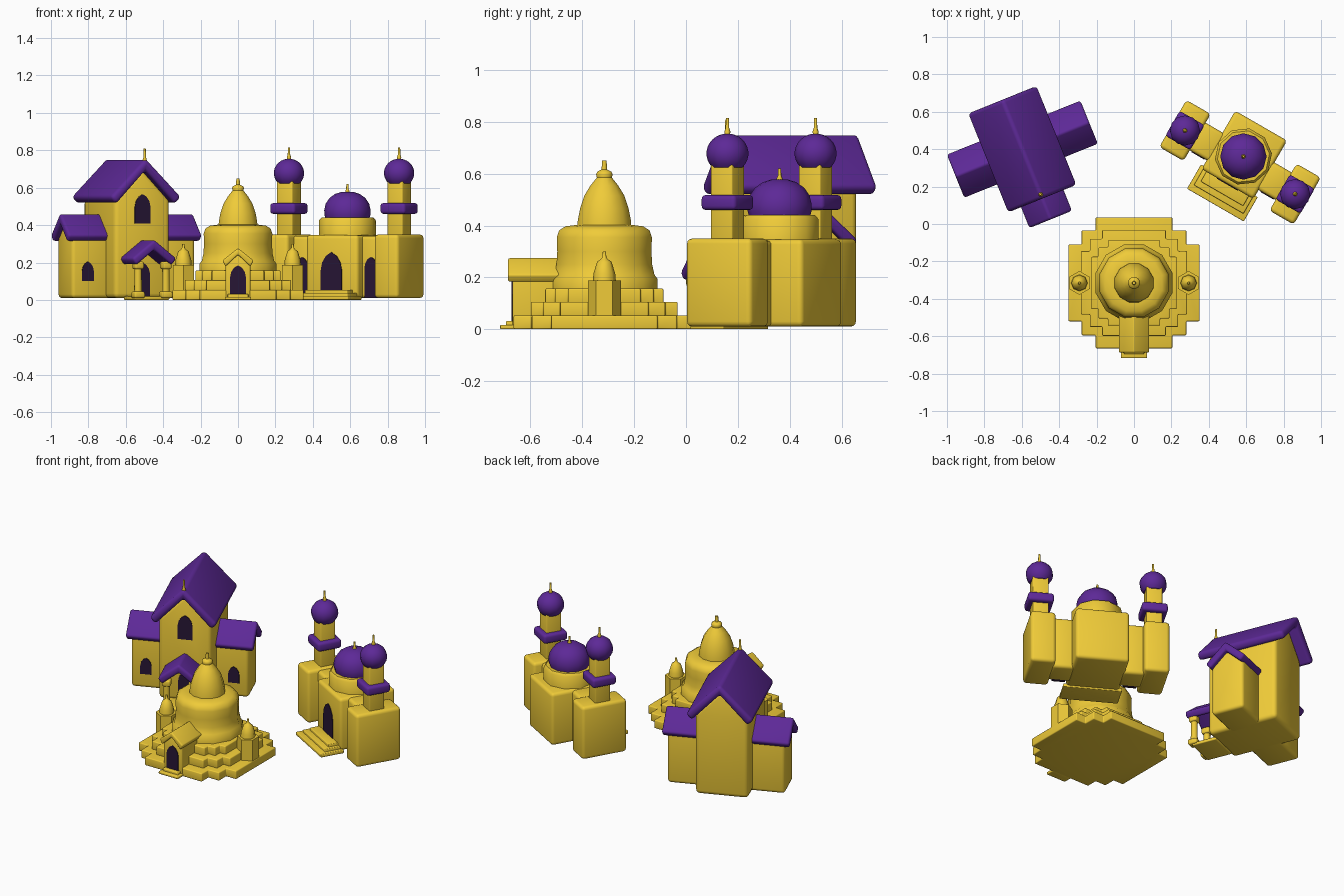
import bpy, bmesh, math
from math import sin, cos, pi, radians

if "Cube" in bpy.data.objects:
    bpy.data.objects.remove(bpy.data.objects["Cube"])

def material(name, rgb):
    m = bpy.data.materials.new(name)
    m.diffuse_color = (*rgb, 1)
    m.use_nodes = True
    m.node_tree.nodes["Principled BSDF"].inputs["Base Color"].default_value = m.diffuse_color
    return m

GOLD = material("gold", (0.87, 0.60, 0.04))
PURPLE = material("purple", (0.11, 0.022, 0.31))
DARK = material("dark", (0.02, 0.008, 0.035))

# site placement: x, y, rotation about z
CHURCH = (-0.597, 0.40, radians(22))
SHRINE = (0.0, -0.315, 0.0)
MOSQUE = (0.585, 0.361, radians(-30))
site = CHURCH

def finish(name, bm, mat, bevel=0, angle=40):
    bmesh.ops.remove_doubles(bm, verts=bm.verts, dist=1e-5)
    bmesh.ops.recalc_face_normals(bm, faces=bm.faces)
    if bevel:
        edges = [e for e in bm.edges if e.calc_face_angle(0) > radians(25)]
        bmesh.ops.bevel(bm, geom=edges, offset=bevel, segments=3, profile=0.5,
                        affect='EDGES', clamp_overlap=True)
    me = bpy.data.meshes.new(name)
    bm.to_mesh(me)
    bm.free()
    me.materials.append(mat)
    ob = bpy.data.objects.new(name, me)
    bpy.context.collection.objects.link(ob)
    ob.location = (site[0], site[1], 0)
    ob.rotation_euler.z = site[2]
    bpy.ops.object.select_all(action='DESELECT')
    ob.select_set(True)
    bpy.context.view_layer.objects.active = ob
    bpy.ops.object.shade_smooth_by_angle(angle=radians(angle))
    return ob

def prism(name, pts, a, b, axis, mat, bevel=0):
    """Extrude a 2D outline from a to b along an axis."""
    place = {'x': lambda u, v, t: (t, u, v),
             'y': lambda u, v, t: (u, t, v),
             'z': lambda u, v, t: (u, v, t)}[axis]
    bm = bmesh.new()
    lo = [bm.verts.new(place(u, v, a)) for u, v in pts]
    hi = [bm.verts.new(place(u, v, b)) for u, v in pts]
    bm.faces.new(lo)
    bm.faces.new(hi)
    n = len(pts)
    for i in range(n):
        j = (i + 1) % n
        bm.faces.new((lo[i], lo[j], hi[j], hi[i]))
    return finish(name, bm, mat, bevel)

def box(name, x0, x1, y0, y1, z0, z1, mat=GOLD, bevel=0.02):
    return prism(name, [(x0, y0), (x1, y0), (x1, y1), (x0, y1)], z0, z1, 'z', mat, bevel)

def lathe(name, prof, x=0, y=0, mat=GOLD, n=12, phase=0.0):
    """Revolve (radius, z) points; both ends are closed on the axis."""
    prof = [(0, prof[0][1])] + prof + [(0, prof[-1][1])]
    bm = bmesh.new()
    rings = []
    for r, z in prof:
        if r == 0:
            rings.append([bm.verts.new((x, y, z))] * n)
        else:
            rings.append([bm.verts.new((x + r * cos(phase + 2 * pi * i / n),
                                        y + r * sin(phase + 2 * pi * i / n), z)) for i in range(n)])
    for A, B in zip(rings, rings[1:]):
        for i in range(n):
            j = (i + 1) % n
            vs = list(dict.fromkeys((A[i], A[j], B[j], B[i])))
            if len(vs) > 2:
                bm.faces.new(vs)
    return finish(name, bm, mat, 0, 50)

def opening(name, x, y, w, z0, z1):
    """Dark pointed-arch panel on a wall facing -y."""
    h, r = w / 2, w * 0.75
    side = [(h, 0), (h, z1 - z0 - r), (h * 0.85, z1 - z0 - r * 0.55), (h * 0.5, z1 - z0 - r * 0.2)]
    pts = side + [(0, z1 - z0)] + [(-u, v) for u, v in reversed(side)]
    return prism(name, [(x + u, z0 + v) for u, v in pts], y - 0.004, y + 0.02, 'y', DARK)

def chevron(name, hw, eave, apex, drop, inset, a, b, axis, mat, bevel=0.015, peak=0.065):
    """Bent roof slab."""
    pts = [(0, apex), (hw, eave), (hw - inset, eave - drop), (0, apex - peak),
           (-hw + inset, eave - drop), (-hw, eave)]
    return prism(name, pts, a, b, axis, mat, bevel)

def gable(name, hw, eave, apex, a, b, axis, bevel=0.02):
    return prism(name, [(-hw, 0.01), (hw, 0.01), (hw, eave), (0, apex), (-hw, eave)],
                 a, b, axis, GOLD, bevel)

def spike(name, x, y, z0, z1):
    h = z1 - z0
    lathe(name, [(0.009, z0), (0.012, z0 + h * .3), (0.007, z0 + h * .5), (0.006, z1)], x, y, GOLD, 8)

# ---- church ----
gable("church_nave", 0.16, 0.535, 0.70, -0.23, 0.22, 'y', 0.025)
chevron("church_nave_roof", 0.205, 0.55, 0.757, 0.037, 0.036, -0.285, 0.285, 'y', PURPLE, 0.02)
spike("church_finial", 0, -0.262, 0.72, 0.81)
opening("church_upper_window", 0, -0.23, 0.09, 0.41, 0.565)
opening("church_door", 0, -0.23, 0.085, 0.02, 0.20)
for s, side in ((-1, "left"), (1, "right")):
    gable(f"church_{side}_wing", 0.105, 0.335, 0.42, s * 0.10, s * 0.355, 'x')
    chevron(f"church_{side}_wing_roof", 0.13, 0.345, 0.464, 0.035, 0.03,
            s * 0.10, s * 0.385, 'x', PURPLE, 0.014, 0.058)
    opening(f"church_{side}_wing_window", s * 0.265, -0.105, 0.068, 0.10, 0.205)
    # porch posts
    px = s * 0.08
    box(f"porch_{side}_post_base", px - .03, px + .03, -0.395, -0.335, 0.01, 0.045, GOLD, 0.01)
    lathe(f"porch_{side}_post", [(0.021, 0.04), (0.019, 0.18)], px, -0.365)
    box(f"porch_{side}_post_cap", px - .026, px + .026, -0.391, -0.339, 0.165, 0.205, GOLD, 0.01)
chevron("porch_roof", 0.128, 0.222, 0.322, 0.036, 0.025, -0.405, -0.20, 'y', PURPLE, 0.014, 0.055)
box("porch_step", -0.10, 0.10, -0.37, -0.21, 0.0, 0.02, GOLD, 0.006)

# ---- shrine ----
site = SHRINE
def tier(name, e, z0, z1):
    a, b, c = e
    q = [(a, c), (b, c), (b, b), (c, b), (c, a)]
    pts = []
    for _ in range(4):
        pts += q
        q = [(-v, u) for u, v in q]
    prism(name, pts, z0, z1, 'z', GOLD, 0.006)
tier("shrine_lower_tier", (0.35, 0.28, 0.205), 0.0, 0.054)
tier("shrine_middle_tier", (0.283, 0.235, 0.17), 0.05, 0.106)
tier("shrine_upper_tier", (0.228, 0.19, 0.14), 0.10, 0.157)
lathe("shrine_dome", [(0.212, 0.15), (0.212, 0.195), (0.20, 0.21), (0.191, 0.25), (0.188, 0.30),
                      (0.19, 0.355), (0.18, 0.382), (0.155, 0.397), (0.115, 0.402)], n=12, phase=pi / 12)
lathe("shrine_spire", [(0.108, 0.39), (0.106, 0.42), (0.097, 0.465), (0.08, 0.515), (0.055, 0.555),
                       (0.03, 0.585), (0.033, 0.598), (0.028, 0.608), (0.011, 0.616),
                       (0.009, 0.65)], n=12, phase=pi / 12)
for s, side in ((-1, "left"), (1, "right")):
    lathe(f"shrine_{side}_turret", [(0.064, 0.045), (0.064, 0.188)], s * 0.292, 0, GOLD, 6, pi / 6)
    lathe(f"shrine_{side}_turret_cap", [(0.045, 0.18), (0.042, 0.215), (0.028, 0.26), (0.014, 0.27),
                                        (0.008, 0.278), (0.006, 0.30)], s * 0.292, 0, GOLD, 8)
gable("shrine_porch", 0.066, 0.20, 0.25, -0.355, -0.17, 'y', 0.008)
chevron("shrine_porch_roof", 0.084, 0.21, 0.277, 0.03, 0.018, -0.372, -0.15, 'y', GOLD, 0.008, 0.035)
opening("shrine_door", 0, -0.355, 0.085, 0.03, 0.185)
box("shrine_low_step", -0.07, 0.07, -0.402, -0.33, 0.0, 0.017, GOLD, 0.005)
box("shrine_high_step", -0.055, 0.055, -0.38, -0.33, 0.0, 0.032, GOLD, 0.005)

# ---- mosque ----
site = MOSQUE
box("mosque_hall", -0.16, 0.16, -0.17, 0.19, 0.01, 0.347)
lathe("mosque_drum", [(0.153, 0.33), (0.153, 0.425), (0.14, 0.44)], n=10)
lathe("mosque_dome", [(0.116, 0.43), (0.123, 0.455), (0.124, 0.48), (0.116, 0.515), (0.096, 0.545),
                      (0.065, 0.567), (0.03, 0.578)], mat=PURPLE)
spike("mosque_dome_finial", 0, 0, 0.565, 0.62)
opening("mosque_door", 0, -0.17, 0.13, 0.05, 0.255)
for i in range(3):
    w = 0.175 - i * 0.022
    box(f"mosque_step_{i + 1}", -w, w, -0.30 + i * 0.035, -0.15, 0.0, 0.022 + i * 0.016, GOLD, 0.005)
for s, side in ((-1, "left"), (1, "right")):
    cx, cy = s * 0.34, -0.036
    box(f"mosque_{side}_link", min(s * .14, s * .28), max(s * .14, s * .28), -0.115, 0.055, 0.01, 0.343)
    opening(f"mosque_{side}_link_door", s * 0.213, -0.115, 0.08, 0.01, 0.23)
    box(f"mosque_{side}_tower_base", cx - .075, cx + .075, cy - .145, cy + .145, 0.01, 0.35)
    box(f"mosque_{side}_minaret", cx - .048, cx + .048, cy - .048, cy + .048, 0.33, 0.635, GOLD, 0.006)
    box(f"mosque_{side}_balcony", cx - .077, cx + .077, cy - .077, cy + .077, 0.46, 0.518, PURPLE, 0.016)
    ball = [(0.081 * cos(t), 0.678 + 0.077 * sin(t)) for t in (radians(-45 + 13 * i) for i in range(11))]
    lathe(f"mosque_{side}_minaret_dome", ball, cx, cy, PURPLE)
    spike(f"mosque_{side}_minaret_finial", cx, cy, 0.74, 0.815)
